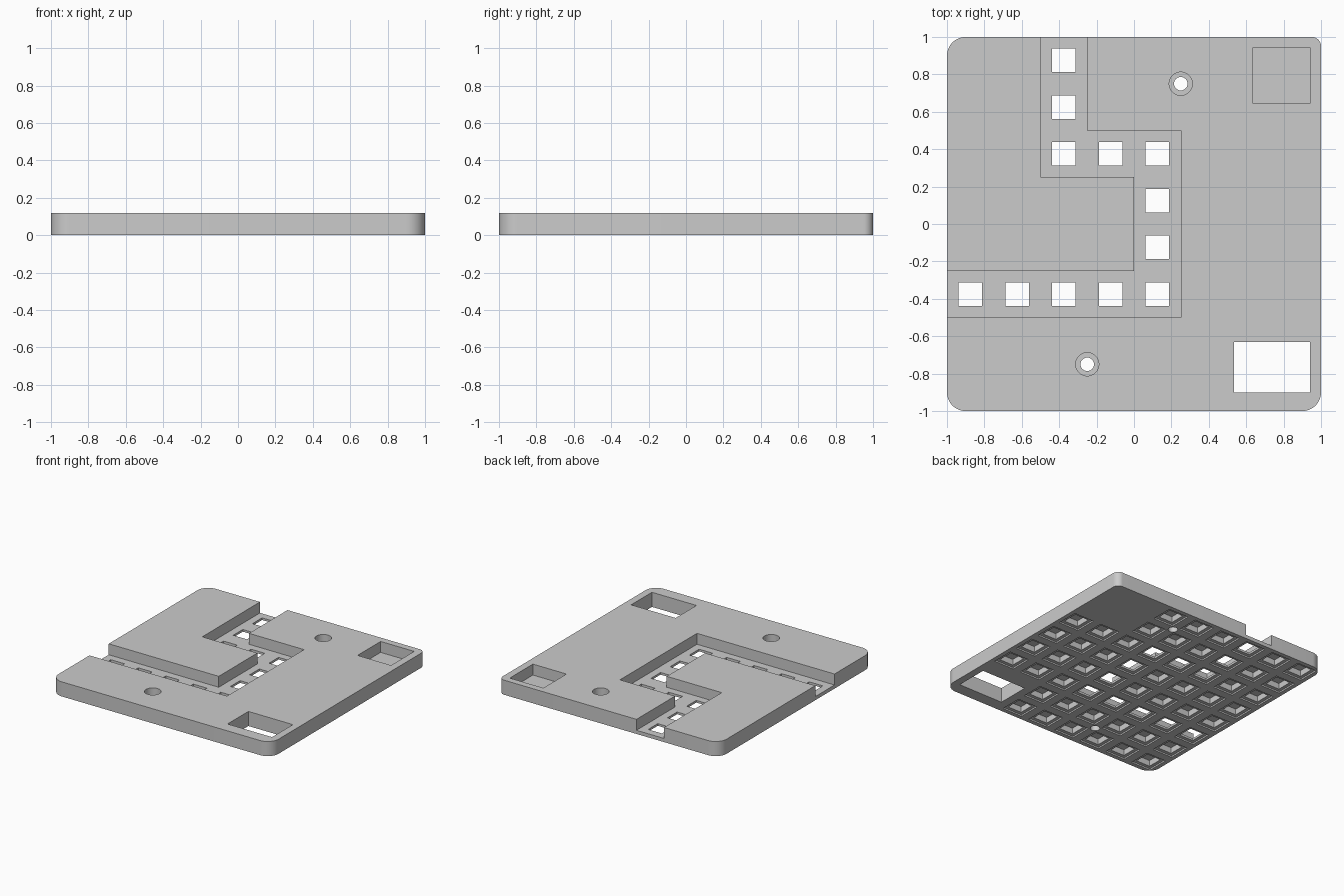
import bpy
import bmesh
import math
from mathutils import Matrix, Vector

cube = bpy.data.objects.get("Cube")
if cube:
    bpy.data.objects.remove(cube, do_unlink=True)

HEIGHT = 0.12
FLOOR = 0.03
CELL = 0.25

grey = bpy.data.materials.new("plain grey")
grey.use_nodes = True
grey.diffuse_color = (0.6, 0.6, 0.6, 1)
grey.node_tree.nodes["Principled BSDF"].inputs["Base Color"].default_value = (0.6, 0.6, 0.6, 1)


def make_object(name, bm):
    bmesh.ops.recalc_face_normals(bm, faces=bm.faces)
    mesh = bpy.data.meshes.new(name)
    bm.to_mesh(mesh)
    bm.free()
    mesh.materials.append(grey)
    obj = bpy.data.objects.new(name, mesh)
    bpy.context.collection.objects.link(obj)
    return obj


def add_prism(bm, outline, z0, z1):
    face = bm.faces.new([bm.verts.new((x, y, z0)) for x, y in outline])
    top = bmesh.ops.extrude_face_region(bm, geom=[face])["geom"]
    verts = [v for v in top if isinstance(v, bmesh.types.BMVert)]
    bmesh.ops.translate(bm, verts=verts, vec=(0, 0, z1 - z0))


def add_box(bm, x0, x1, y0, y1, z0, z1):
    add_prism(bm, [(x0, y0), (x1, y0), (x1, y1), (x0, y1)], z0, z1)


def add_cylinder(bm, x, y, radius, z0, z1):
    bmesh.ops.create_cone(bm, cap_ends=True, segments=48, radius1=radius, radius2=radius,
                          depth=z1 - z0, matrix=Matrix.Translation((x, y, (z0 + z1) / 2)))


# Plate outline with rounded corners, one of them tighter
outline = []
for sx, sy, start, radius in [(1, 1, 0, 0.05), (-1, 1, 90, 0.1), (-1, -1, 180, 0.1), (1, -1, 270, 0.1)]:
    for i in range(13):
        a = math.radians(start + i * 7.5)
        outline.append((sx * (1 - radius) + radius * math.cos(a),
                        sy * (1 - radius) + radius * math.sin(a)))
bm = bmesh.new()
add_prism(bm, outline, 0, HEIGHT)
plate = make_object("base_plate", bm)

cutters = []

# Winding channel open at the back and one side
bm = bmesh.new()
path = [(-0.5, 1.1), (-0.5, 0.25), (0, 0.25), (0, -0.25), (-1.1, -0.25), (-1.1, -0.5),
        (0.25, -0.5), (0.25, 0.5), (-0.25, 0.5), (-0.25, 1.1)]
add_prism(bm, path, FLOOR, 0.2)
# Square tray and rectangular window
add_box(bm, 0.635, 0.94, 0.645, 0.945, FLOOR, 0.2)
add_box(bm, 0.535, 0.94, -0.9, -0.63, -0.1, 0.2)
# Screw counterbores
screws = [(0.25, 0.75), (-0.25, -0.75)]
for x, y in screws:
    add_cylinder(bm, x, y, 0.062, 0.06, 0.2)
cutters.append(make_object("top_cutter", bm))

# Screw holes
bm = bmesh.new()
for x, y in screws:
    add_cylinder(bm, x, y, 0.036, -0.1, 0.2)
cutters.append(make_object("screw_cutter", bm))

# Grid of stepped pockets underneath, skipping the tray and window corners
for name, half, depth in [("recess_cutter", 0.09, 0.012), ("pocket_cutter", 0.0625, 0.06)]:
    bm = bmesh.new()
    for i in range(8):
        for j in range(8):
            if i > 5 and (j < 2 or j > 5):
                continue
            x, y = (i - 3.5) * CELL, (j - 3.5) * CELL
            add_box(bm, x - half, x + half, y - half, y + half, -0.1, depth)
    cutters.append(make_object(name, bm))

for cutter in cutters:
    cutter.hide_render = True
    mod = plate.modifiers.new(cutter.name, 'BOOLEAN')
    mod.operation = 'DIFFERENCE'
    mod.solver = 'EXACT'
    mod.object = cutter

# Bake the cuts and drop the cutters
depsgraph = bpy.context.evaluated_depsgraph_get()
baked = bpy.data.meshes.new_from_object(plate.evaluated_get(depsgraph))
plate.modifiers.clear()
plate.data = baked
for cutter in cutters:
    bpy.data.objects.remove(cutter, do_unlink=True)

# Smooth only the rounded corners and screw holes
bpy.ops.object.select_all(action='DESELECT')
plate.select_set(True)
bpy.context.view_layer.objects.active = plate
bpy.ops.object.shade_smooth_by_angle(angle=math.radians(30))
